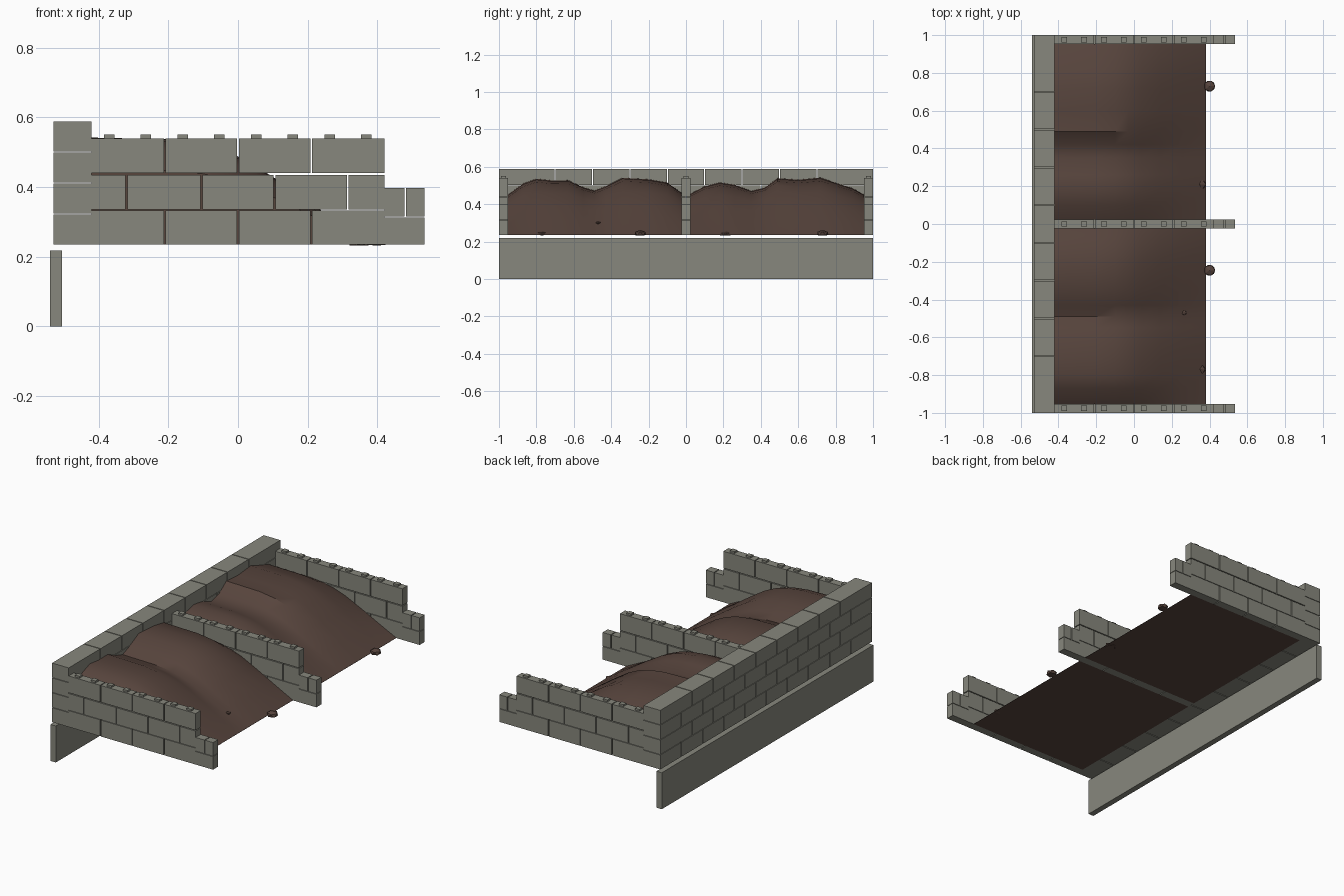
import bpy
import bmesh
from mathutils import Matrix, Vector

cube = bpy.data.objects.get("Cube")
if cube:
    bpy.data.objects.remove(cube, do_unlink=True)


def material(name, rgb):
    m = bpy.data.materials.new(name)
    m.use_nodes = True
    m.diffuse_color = (*rgb, 1)
    bsdf = m.node_tree.nodes["Principled BSDF"]
    bsdf.inputs["Base Color"].default_value = (*rgb, 1)
    bsdf.inputs["Roughness"].default_value = 0.9
    return m


CONCRETE = material("concrete grey", (0.245, 0.245, 0.205))
SOIL = material("soil brown", (0.095, 0.058, 0.046))

BASE = 0.235   # level of the bay floor
GAP = 0.0025   # half of an open joint


def finish(bm, name, mat):
    bmesh.ops.recalc_face_normals(bm, faces=bm.faces)
    mesh = bpy.data.meshes.new(name)
    bm.to_mesh(mesh)
    bm.free()
    mesh.materials.append(mat)
    obj = bpy.data.objects.new(name, mesh)
    bpy.context.collection.objects.link(obj)
    return obj


def add_box(bm, x0, x1, y0, y1, z0, z1):
    size = Vector((x1 - x0, y1 - y0, z1 - z0))
    mid = Vector((x0 + x1, y0 + y1, z0 + z1)) / 2
    bmesh.ops.create_cube(bm, size=1, matrix=Matrix.Translation(mid) @ Matrix.Diagonal(size).to_4x4())


def spans(joints):
    """Block ends between neighbouring joints, leaving the joints open."""
    last = len(joints) - 2
    for i, (a, b) in enumerate(zip(joints, joints[1:])):
        yield a + (GAP if i else 0), b - (GAP if i < last else 0)


# Rear retaining wall: four courses of blocks in running bond
bm = bmesh.new()
even = [-1] + [i / 5 for i in range(-4, 5)] + [1]
odd = [-1] + [i / 5 - 0.1 for i in range(-3, 5)] + [1]
for course in range(4):
    z = BASE + course * 0.089
    for y0, y1 in spans(odd if course % 2 else even):
        add_box(bm, -0.53, -0.42, y0, y1, z, z + 0.086)
finish(bm, "rear_block_wall", CONCRETE)

# Plinth board under the rear wall
bm = bmesh.new()
add_box(bm, -0.54, -0.505, -1, 1, 0, 0.218)
finish(bm, "rear_plinth", CONCRETE)

# Divider walls with a stepped front end and studs on top
COURSES = [
    (BASE, 0.333, [-0.42, -0.21, 0, 0.21, 0.42]),
    (0.336, 0.435, [-0.42, -0.32, -0.105, 0.105, 0.315, 0.42]),
    (0.44, 0.54, [-0.42, -0.21, 0, 0.21, 0.42]),
]


def divider(name, y):
    bm = bmesh.new()
    y0, y1 = y - 0.024, y + 0.024
    for z0, z1, joints in COURSES:
        for x0, x1 in spans(joints):
            add_box(bm, x0, x1, y0, y1, z0, z1)
    add_box(bm, 0.42, 0.535, y0, y1, BASE, 0.313)
    for x0, x1 in spans([0.42, 0.48, 0.535]):
        add_box(bm, x0, x1, y0, y1, 0.316, 0.397)
    for i in range(8):
        x = -0.37 + i * 0.1055
        add_box(bm, x - 0.015, x + 0.015, y - 0.014, y + 0.014, 0.538, 0.551)
    finish(bm, name, CONCRETE)


for name, y in (("front_divider", -0.976), ("middle_divider", 0), ("back_divider", 0.976)):
    divider(name, y)

# Soil heaps: a ridge line across each bay, falling away to the open side
FALL = [(-0.42, 1), (-0.2, 0.985), (-0.1, 0.94), (-0.03, 0.87), (0.04, 0.76), (0.14, 0.545), (0.26, 0.27), (0.38, 0)]
FRONT_RIDGE = [(-0.952, 0.45), (-0.87, 0.51), (-0.8, 0.535), (-0.72, 0.526), (-0.63, 0.527), (-0.55, 0.49),
               (-0.49, 0.472), (-0.43, 0.495), (-0.34, 0.54), (-0.2, 0.532), (-0.1, 0.515), (-0.024, 0.46)]
BACK_RIDGE = [(0.024, 0.455), (0.1, 0.495), (0.18, 0.515), (0.26, 0.503), (0.35, 0.47), (0.42, 0.487),
              (0.49, 0.538), (0.6, 0.53), (0.72, 0.541), (0.81, 0.51), (0.89, 0.485), (0.952, 0.45)]


def heap(name, ridge):
    bm = bmesh.new()
    top, floor = [], []
    for y, h in ridge:
        top.append([bm.verts.new((x, y, BASE + 0.001 + (h - BASE) * f)) for x, f in FALL])
        floor.append([bm.verts.new((x, y, BASE)) for x, _ in FALL])
    for rows in (top, floor):
        for a, b in zip(rows, rows[1:]):
            for i in range(len(FALL) - 1):
                bm.faces.new((a[i], a[i + 1], b[i + 1], b[i]))
    # Close the four sides down to the floor
    for t, f in ((top[0], floor[0]), (top[-1], floor[-1]),
                 ([r[0] for r in top], [r[0] for r in floor]),
                 ([r[-1] for r in top], [r[-1] for r in floor])):
        for i in range(len(t) - 1):
            bm.faces.new((t[i], t[i + 1], f[i + 1], f[i]))
    obj = finish(bm, name, SOIL)
    bpy.ops.object.select_all(action="DESELECT")
    obj.select_set(True)
    bpy.context.view_layer.objects.active = obj
    bpy.ops.object.shade_smooth_by_angle(angle=0.6)


heap("front_soil_heap", FRONT_RIDGE)
heap("back_soil_heap", BACK_RIDGE)

# Loose clods at the foot of the heaps
for x, y, z, r in ((0.4, 0.73, 0.243, 0.033), (0.4, -0.245, 0.243, 0.033), (0.35, 0.21, 0.238, 0.034),
                   (0.355, -0.77, 0.243, 0.025), (0.265, -0.47, 0.3, 0.014)):
    bm = bmesh.new()
    bmesh.ops.create_icosphere(bm, subdivisions=1, radius=r)
    for v in bm.verts:
        v.co = Vector((v.co.x + x, v.co.y + y, max(v.co.z * 0.6 + z, BASE - 0.003)))
    finish(bm, "soil_clod", SOIL)
